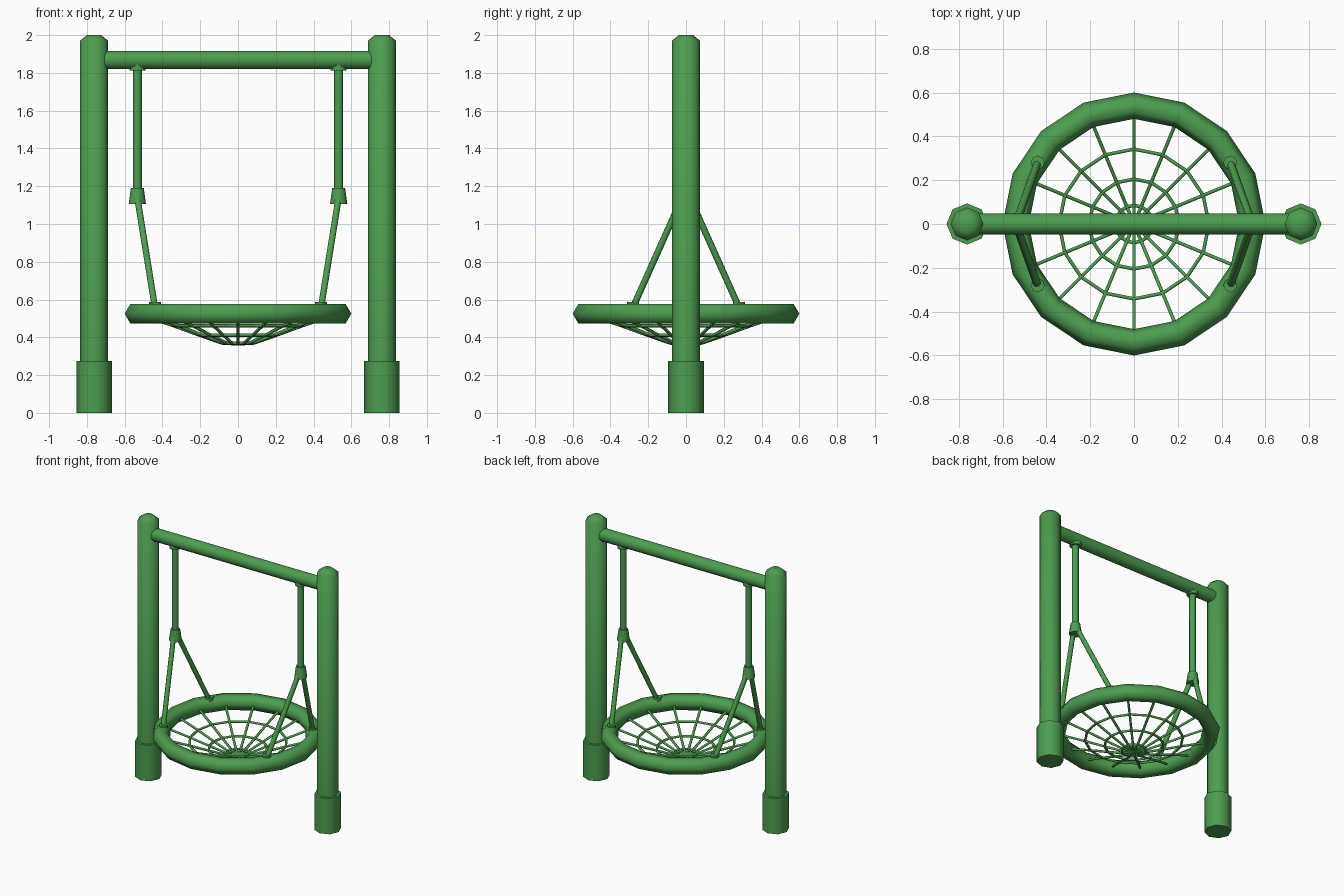
import bpy, bmesh
from math import pi, sin, cos, radians
from mathutils import Vector

cube = bpy.data.objects.get("Cube")
if cube:
    bpy.data.objects.remove(cube, do_unlink=True)

green = bpy.data.materials.new("playground green")
green.use_nodes = True
colour = (0.075, 0.34, 0.08, 1)
green.diffuse_color = colour
green.node_tree.nodes["Principled BSDF"].inputs["Base Color"].default_value = colour


def finish(name, bm):
    """Turn a bmesh into a green object with smooth rounds and sharp rims."""
    bmesh.ops.recalc_face_normals(bm, faces=bm.faces)
    mesh = bpy.data.meshes.new(name)
    bm.to_mesh(mesh)
    bm.free()
    mesh.materials.append(green)
    obj = bpy.data.objects.new(name, mesh)
    bpy.context.collection.objects.link(obj)
    bpy.ops.object.select_all(action='DESELECT')
    obj.select_set(True)
    bpy.context.view_layer.objects.active = obj
    bpy.ops.object.shade_smooth_by_angle(angle=radians(62))
    return obj


def ring_points(radius, z, sides):
    return [Vector((radius * cos(2 * pi * i / sides),
                    radius * sin(2 * pi * i / sides), z)) for i in range(sides)]


def lathe(name, profile, x=0, y=0, sides=8):
    """Closed turned solid from (radius, height) pairs."""
    bm = bmesh.new()
    rings = [[bm.verts.new(p + Vector((x, y, 0))) for p in ring_points(r, z, sides)]
             for r, z in profile]
    for low, high in zip(rings, rings[1:]):
        for i in range(sides):
            j = (i + 1) % sides
            bm.faces.new((low[i], low[j], high[j], high[i]))
    bm.faces.new(rings[0])
    bm.faces.new(rings[-1])
    return finish(name, bm)


def add_bar(bm, a, b, radius, sides):
    a, b = Vector(a), Vector(b)
    turn = (b - a).to_track_quat('Z', 'Y').to_matrix().to_4x4()
    turn.translation = (a + b) / 2
    bmesh.ops.create_cone(bm, cap_ends=True, segments=sides, radius1=radius,
                          radius2=radius, depth=(b - a).length, matrix=turn)


def bar(name, a, b, radius, sides=8):
    bm = bmesh.new()
    add_bar(bm, a, b, radius, sides)
    return finish(name, bm)


# Frame and hangers, mirrored left and right
for side, s in (("left", 1), ("right", -1)):
    lathe(side + "_post", [(0.075, 0.2), (0.075, 1.97), (0.038, 2)], s * 0.762)
    lathe(side + "_post_base", [(0.094, 0), (0.094, 0.275)], s * 0.762)

    hang = s * 0.533
    lathe(side + "_hanger_mount", [(0.042, 1.812), (0.042, 1.86)], hang)
    lathe(side + "_hanger_rod", [(0.024, 1.15), (0.024, 1.83)], hang)
    lathe(side + "_hanger_joint", [(0.046, 1.105), (0.034, 1.19)], hang)

    # Two ropes splay from the joint to the seat ring
    for end, t in (("back", 1), ("front", -1)):
        foot = (s * 0.44, t * 0.28)
        bar(f"{side}_{end}_rope", (hang, t * 0.02, 1.14), (*foot, 0.56), 0.018)
        lathe(f"{side}_{end}_rope_collar", [(0.032, 0.55), (0.032, 0.587)], *foot)

bar("top_beam", (-0.71, 0, 1.868), (0.71, 0, 1.868), 0.048, 16)

# Chunky seat ring
SPOKES = 16
bm = bmesh.new()
loops = []
for k in range(6):
    a = 2 * pi * k / 6
    loops.append([bm.verts.new(p) for p in
                  ring_points(0.54 + 0.06 * cos(a), 0.525 + 0.06 * sin(a), SPOKES)])
for k in range(6):
    low, high = loops[k], loops[(k + 1) % 6]
    for i in range(SPOKES):
        j = (i + 1) % SPOKES
        bm.faces.new((low[i], low[j], high[j], high[i]))
finish("seat_ring", bm)

# Sagging rope net: spokes joined by three web rings
levels = [(0, 0.365), (0.085, 0.37), (0.205, 0.412), (0.342, 0.462), (0.5, 0.515)]
webs = [ring_points(r, z, SPOKES) for r, z in levels]
bm = bmesh.new()
for inner, outer in zip(webs, webs[1:]):
    for a, b in zip(inner, outer):
        add_bar(bm, a, b, 0.009, 6)
finish("net_spokes", bm)

bm = bmesh.new()
for web in webs[1:-1]:
    for i in range(SPOKES):
        add_bar(bm, web[i], web[(i + 1) % SPOKES], 0.009, 6)
finish("net_web_rings", bm)
